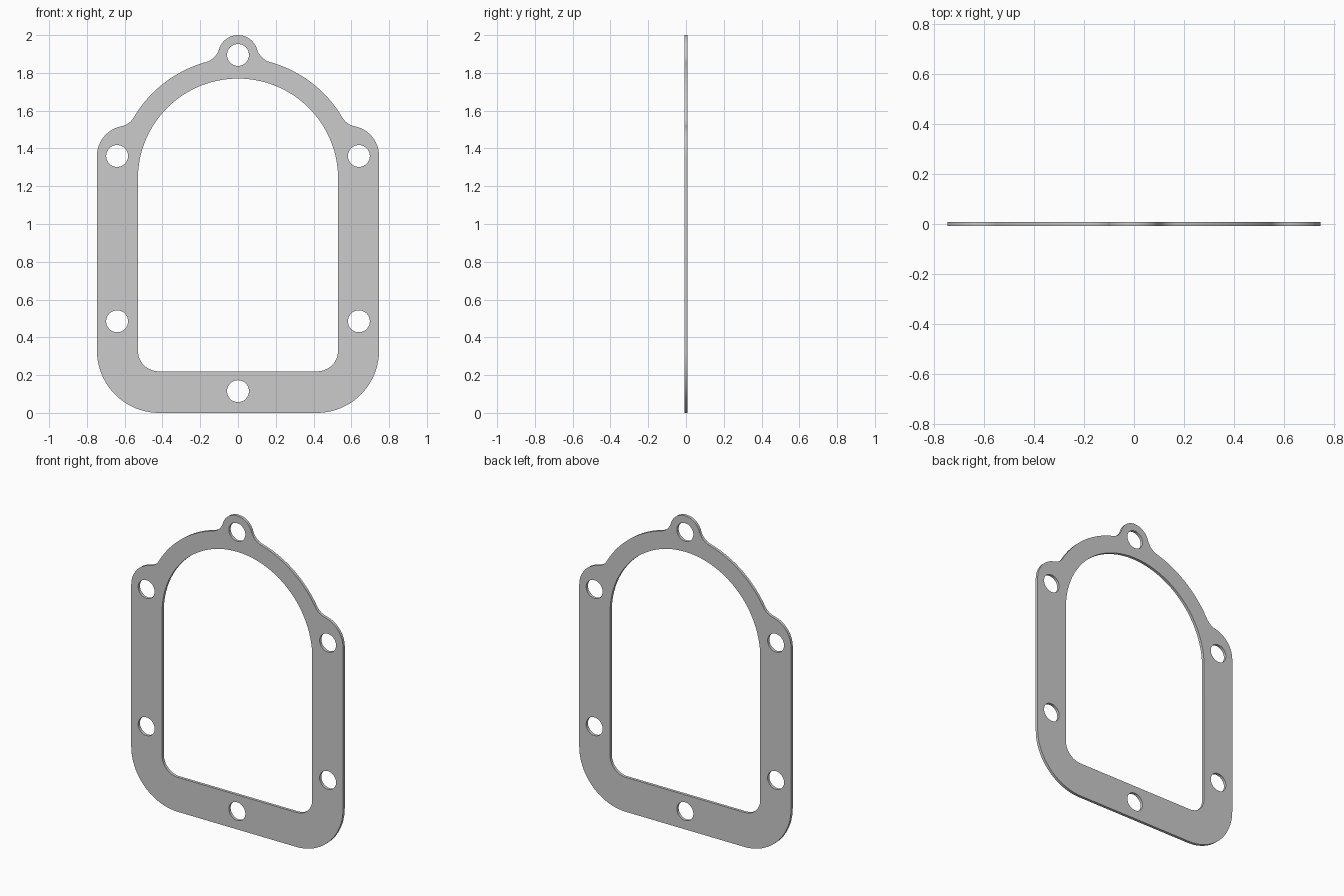
import bpy, bmesh
from math import pi, sin, cos, atan2, radians
from mathutils import Vector

if "Cube" in bpy.data.objects:
    bpy.data.objects.remove(bpy.data.objects["Cube"])

HALF_THICK = 0.009
HALF_W = 0.747


def arc(c, r, a0, a1, n=14):
    return [Vector((c[0] + r * cos(a0 + (a1 - a0) * i / n),
                    c[1] + r * sin(a0 + (a1 - a0) * i / n))) for i in range(n + 1)]


def angle(c, p):
    return atan2(p[1] - c[1], p[0] - c[0])


def fillet_centre(c1, r1, c2, r2, r, side):
    # centre of a circle touching two circles from outside
    d = c2 - c1
    l = d.length
    a = ((r1 + r) ** 2 - (r2 + r) ** 2 + l * l) / (2 * l)
    h = ((r1 + r) ** 2 - a * a) ** 0.5
    u = d / l
    return c1 + u * a + Vector((-u.y, u.x)) * h * side


def mirrored(half):
    # half runs from bottom to top on the right side
    return half + [Vector((-p.x, p.y)) for p in reversed(half) if p.x > 1e-5]


# Outer outline: rounded base, side ears, arch and top ear blended by fillets
arch, arch_r = Vector((0, 1.24)), 0.64
ear, ear_r = Vector((HALF_W - 0.16, 1.36)), 0.16
top, top_r = Vector((0, 1.895)), 0.105
fr = 0.1
f1 = fillet_centre(ear, ear_r, arch, arch_r, fr, -1)
f2 = fillet_centre(arch, arch_r, top, top_r, fr, -1)
half = arc((HALF_W - 0.33, 0.33), 0.33, -pi / 2, 0, 20)
half += arc(ear, ear_r, 0, angle(ear, f1))
half += arc(f1, fr, angle(f1, ear) + 2 * pi if angle(f1, ear) < 0 else angle(f1, ear),
            angle(f1, arch) % (2 * pi), 8)[1:]
half += arc(arch, arch_r, angle(arch, f1), angle(arch, f2), 24)[1:]
half += arc(f2, fr, angle(f2, arch) % (2 * pi), angle(f2, top) % (2 * pi), 10)[1:]
half += arc(top, top_r, angle(top, f2), pi / 2, 12)[1:]
loops = [mirrored(half)]

# Inner opening: small bottom corners and a round arch
loops.append(mirrored(arc((0.42, 0.33), 0.11, -pi / 2, 0)
                      + arc(arch, 0.53, 0, pi / 2, 32)))

# Bolt holes
for c in [(0, 0.115), (0, 1.895)] + [(s * 0.64, z) for s in (-1, 1) for z in (0.485, 1.36)]:
    loops.append(arc(c, 0.058, 0, 2 * pi, 40)[:-1])

# Flat plate from the filled outlines
curve = bpy.data.curves.new("gasket_plate", 'CURVE')
curve.dimensions = '2D'
curve.fill_mode = 'BOTH'
curve.extrude = HALF_THICK
for pts in loops:
    sp = curve.splines.new('POLY')
    sp.points.add(len(pts) - 1)
    for p, v in zip(sp.points, pts):
        p.co = (v.x, v.y, 0, 1)
    sp.use_cyclic_u = True
plate = bpy.data.objects.new("gasket_plate", curve)
bpy.context.collection.objects.link(plate)
plate.rotation_euler = (pi / 2, 0, 0)
bpy.context.view_layer.objects.active = plate
plate.select_set(True)
bpy.ops.object.convert(target='MESH')
plate = bpy.context.object
bpy.ops.object.transform_apply(location=False, rotation=True, scale=False)

# Weld the faces to the rims and shade the curved rims smooth
bm = bmesh.new()
bm.from_mesh(plate.data)
bmesh.ops.remove_doubles(bm, verts=bm.verts, dist=1e-4)
bmesh.ops.recalc_face_normals(bm, faces=bm.faces)
bm.to_mesh(plate.data)
bm.free()
bpy.ops.object.shade_smooth_by_angle(angle=radians(30))
